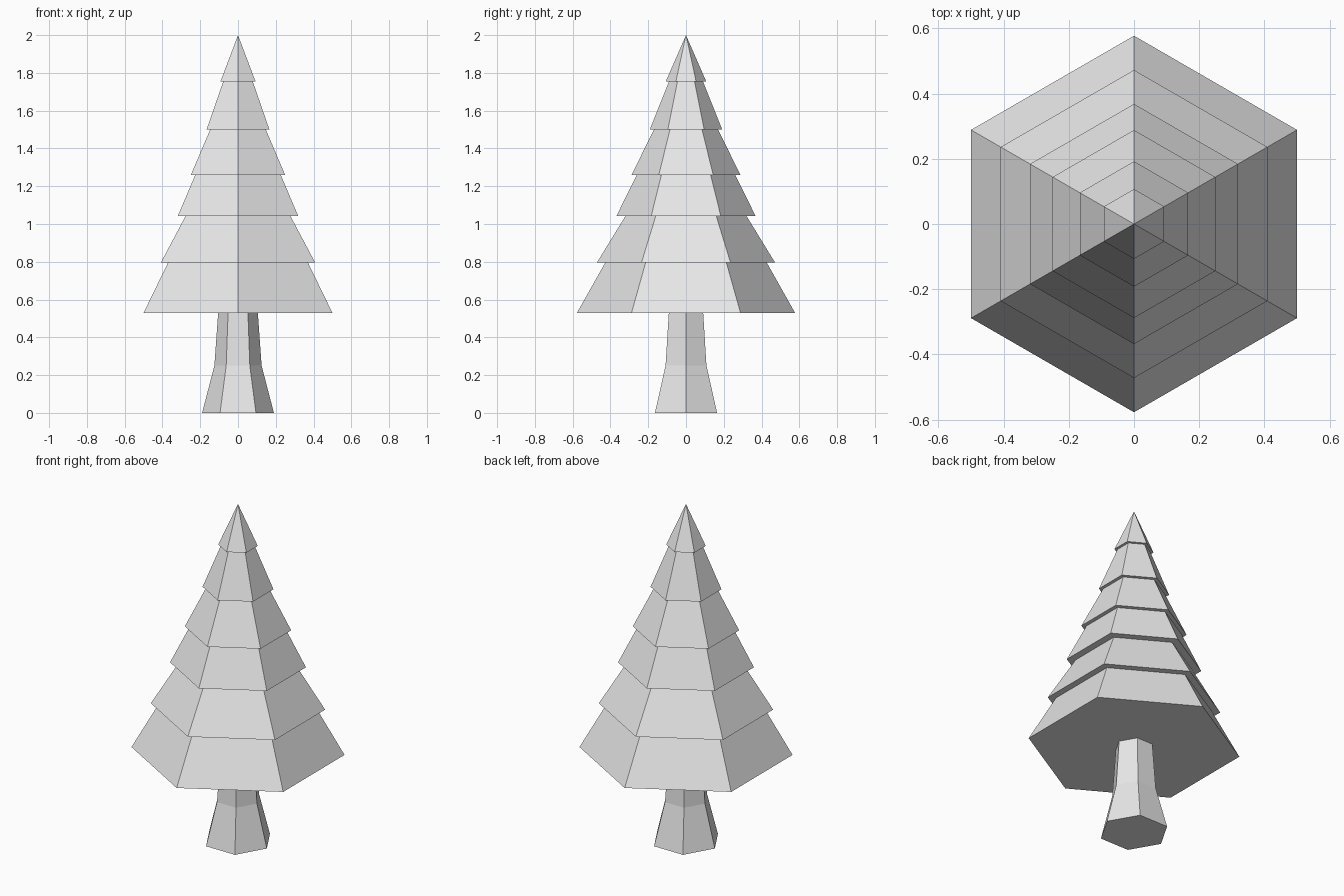
import bpy
import bmesh
import math

if "Cube" in bpy.data.objects:
    bpy.data.objects.remove(bpy.data.objects["Cube"])

grey = bpy.data.materials.new("light grey")
grey.diffuse_color = (0.8, 0.8, 0.8, 1)
grey.use_nodes = True
grey.node_tree.nodes["Principled BSDF"].inputs["Base Color"].default_value = grey.diffuse_color


def hex_stack(name, profile, turn, tip=None):
    """Six-sided solid from (corner radius, height) rings, capped or ending in a tip."""
    bm = bmesh.new()
    rings = []
    for r, z in profile:
        angles = [math.radians(60 * i + turn) for i in range(6)]
        rings.append([bm.verts.new((r * math.cos(a), r * math.sin(a), z)) for a in angles])
    for low, high in zip(rings, rings[1:]):
        for i in range(6):
            j = (i + 1) % 6
            bm.faces.new((low[i], low[j], high[j], high[i]))
    bm.faces.new(rings[0][::-1])
    if tip is None:
        bm.faces.new(rings[-1])
    else:
        top = bm.verts.new((0, 0, tip))
        for i in range(6):
            bm.faces.new((rings[-1][i], rings[-1][(i + 1) % 6], top))
    bmesh.ops.recalc_face_normals(bm, faces=bm.faces[:])
    mesh = bpy.data.meshes.new(name)
    bm.to_mesh(mesh)
    bm.free()
    mesh.materials.append(grey)
    obj = bpy.data.objects.new(name, mesh)
    bpy.context.collection.objects.link(obj)
    return obj


# Flared trunk, corners on the left and right
hex_stack("trunk", [(0.19, 0), (0.125, 0.25), (0.105, 0.53)], 0)

# Stepped foliage, corners on the front and back: (bottom z, bottom radius, top radius)
tiers = [(0.53, 0.577, 0.428), (0.795, 0.472, 0.32), (1.043, 0.368, 0.261),
         (1.26, 0.288, 0.17), (1.5, 0.192, 0.09), (1.755, 0.107, None)]
outline = []
for i, (z, wide, narrow) in enumerate(tiers):
    outline.append((wide, z))
    if narrow:
        outline.append((narrow, tiers[i + 1][0]))
hex_stack("foliage", outline, 30, tip=2.0)
